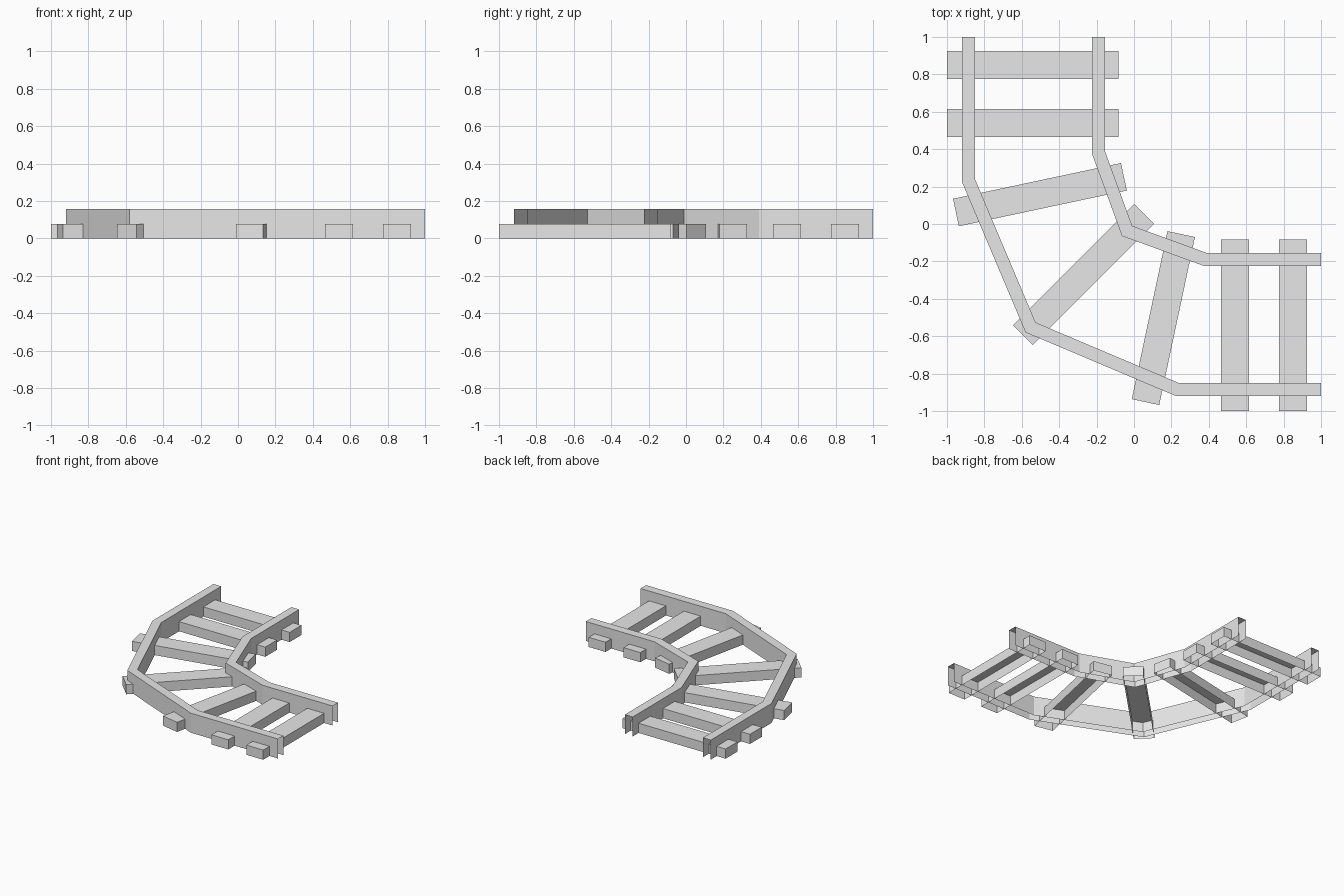
import bpy
import bmesh
import math
from mathutils import Vector, Matrix

cube = bpy.data.objects.get("Cube")
if cube:
    bpy.data.objects.remove(cube, do_unlink=True)

RAIL_W, RAIL_H = 0.07, 0.157
TIE_L, TIE_W, TIE_H = 0.918, 0.15, 0.078

grey = bpy.data.materials.new("plain_grey")
grey.use_nodes = True
colour = (0.8, 0.8, 0.8, 1)
grey.diffuse_color = colour
grey.node_tree.nodes["Principled BSDF"].inputs["Base Color"].default_value = colour


def finish(bm, name):
    mesh = bpy.data.meshes.new(name)
    bm.to_mesh(mesh)
    bm.free()
    mesh.materials.append(grey)
    obj = bpy.data.objects.new(name, mesh)
    bpy.context.collection.objects.link(obj)
    return obj


def rail(name, half):
    """Mitred channel, open below and at both ends; path mirrored across x = y."""
    path = [Vector(p) for p in half]
    path += [Vector((p.y, p.x)) for p in reversed(path[:-1])]
    bm = bmesh.new()
    rings = []
    for i, p in enumerate(path):
        a = (p - path[i - 1]).normalized() if i else None
        b = (path[i + 1] - p).normalized() if i < len(path) - 1 else a
        a = a or b
        t = (a + b).normalized()
        side = Vector((-t.y, t.x)) * (RAIL_W / 2 / t.dot(a))
        left, right = p + side, p - side
        rings.append([bm.verts.new((q.x, q.y, z)) for q, z in
                      ((left, 0), (left, RAIL_H), (right, RAIL_H), (right, 0))])
    for r, s in zip(rings, rings[1:]):
        for k in range(3):
            bm.faces.new((r[k], r[k + 1], s[k + 1], s[k]))
    # Make the top, and with it the sides, face outward
    bm.normal_update()
    if bm.faces[:][1].normal.z < 0:
        bmesh.ops.reverse_faces(bm, faces=bm.faces[:])
    return finish(bm, name)


def tie(name, x, y, degrees):
    """Cross beam without an underside."""
    bm = bmesh.new()
    bmesh.ops.create_cube(bm, size=1, matrix=Matrix.Translation((0, 0, TIE_H / 2))
                          @ Matrix.Diagonal((TIE_L, TIE_W, TIE_H, 1)))
    bm.normal_update()
    bottom = [f for f in bm.faces if f.normal.z < -0.9]
    bmesh.ops.delete(bm, geom=bottom, context='FACES_ONLY')
    bm.transform(Matrix.Translation((x, y, 0))
                 @ Matrix.Rotation(math.radians(degrees), 4, 'Z'))
    return finish(bm, name)


# Rails
rail("inner_rail", [(1, -0.19), (0.383, -0.19), (-0.037, -0.037)])
rail("outer_rail", [(1, -0.885), (0.232, -0.885), (-0.553, -0.553)])

# Cross ties: each pair is mirrored across the diagonal
for i, (x, y, angle) in enumerate([(-0.541, 0.849, 0), (-0.541, 0.539, 0),
                                   (-0.503, 0.157, 12)], 1):
    tie(f"back_tie_{i}", x, y, angle)
    tie(f"right_tie_{i}", y, x, 90 - angle)
tie("corner_tie", -0.27, -0.27, 45)
